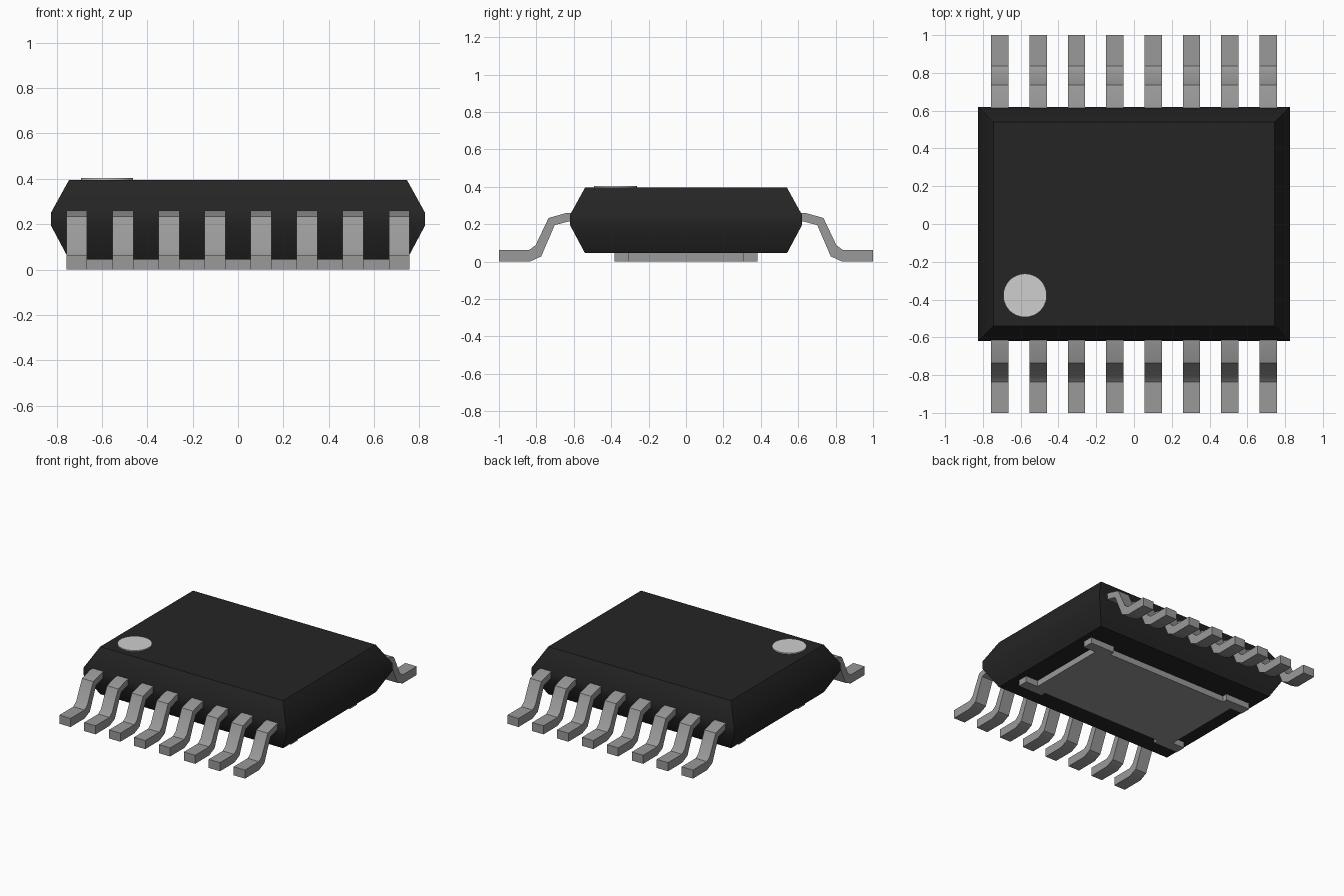
import bpy, bmesh, math

cube = bpy.data.objects.get("Cube")
if cube:
    bpy.data.objects.remove(cube, do_unlink=True)


def material(name, value):
    mat = bpy.data.materials.new(name)
    mat.use_nodes = True
    colour = (value, value, value, 1)
    mat.diffuse_color = colour
    mat.node_tree.nodes["Principled BSDF"].inputs["Base Color"].default_value = colour
    return mat


black = material("black plastic", 0.018)
metal = material("grey metal", 0.32)
white = material("light grey paint", 0.62)


def finish(name, bm, mat):
    bmesh.ops.recalc_face_normals(bm, faces=bm.faces)
    mesh = bpy.data.meshes.new(name)
    bm.to_mesh(mesh)
    bm.free()
    mesh.materials.append(mat)
    obj = bpy.data.objects.new(name, mesh)
    bpy.context.collection.objects.link(obj)
    bpy.ops.object.select_all(action='DESELECT')
    obj.select_set(True)
    bpy.context.view_layer.objects.active = obj
    bpy.ops.object.shade_smooth_by_angle(angle=math.radians(30))
    return obj


def extrude(name, points, direction, mat):
    """Closed outline pushed along a direction."""
    bm = bmesh.new()
    face = bm.faces.new([bm.verts.new(p) for p in points])
    out = bmesh.ops.extrude_face_region(bm, geom=[face])
    verts = [v for v in out["geom"] if isinstance(v, bmesh.types.BMVert)]
    bmesh.ops.translate(bm, verts=verts, vec=direction)
    return finish(name, bm, mat)


# Body: stacked rectangles (half width, half depth, height)
levels = [(0.745, 0.54, 0.045), (0.825, 0.62, 0.195),
          (0.825, 0.62, 0.25), (0.745, 0.54, 0.395)]
bm = bmesh.new()
rings = [[bm.verts.new((sx * hx, sy * hy, z))
          for sx, sy in ((-1, -1), (1, -1), (1, 1), (-1, 1))]
         for hx, hy, z in levels]
for low, high in zip(rings, rings[1:]):
    for i in range(4):
        j = (i + 1) % 4
        bm.faces.new((low[i], low[j], high[j], high[i]))
bm.faces.new(rings[0][::-1])
bm.faces.new(rings[-1])
finish("body", bm, black)

# Gull-wing leads: side profile (distance from centre, height)
profile = [(0.59, 0.262), (0.64, 0.26), (0.735, 0.233), (0.804, 0.088),
           (0.837, 0.063), (1.0, 0.063), (1.0, 0.0), (0.835, 0.0),
           (0.774, 0.028), (0.702, 0.195), (0.63, 0.214), (0.59, 0.215)]
width, pitch, count = 0.092, 0.2031, 8
for side, label in ((-1, "front"), (1, "back")):
    for i in range(count):
        x = (i - (count - 1) / 2) * pitch - width / 2
        extrude(f"{label}_lead_{i + 1}",
                [(x, side * y, z) for y, z in profile], (width, 0, 0), metal)

# Thermal pad underneath, with a tab at each corner
quarter = [(0.60, 0.305), (0.70, 0.305), (0.70, 0.383), (0.50, 0.383), (0.50, 0.345)]
outline = []
for sx, sy, step in ((1, 1, 1), (-1, 1, -1), (-1, -1, 1), (1, -1, -1)):
    outline += [(sx * x, sy * y, 0) for x, y in quarter[::step]]
extrude("thermal_pad", outline, (0, 0, 0.06), metal)

# Painted dot marking the first lead
dot = [(-0.577 + 0.115 * math.cos(a), -0.378 + 0.115 * math.sin(a), 0.394)
       for a in (2 * math.pi * i / 64 for i in range(64))]
extrude("orientation_dot", dot, (0, 0, 0.009), white)
